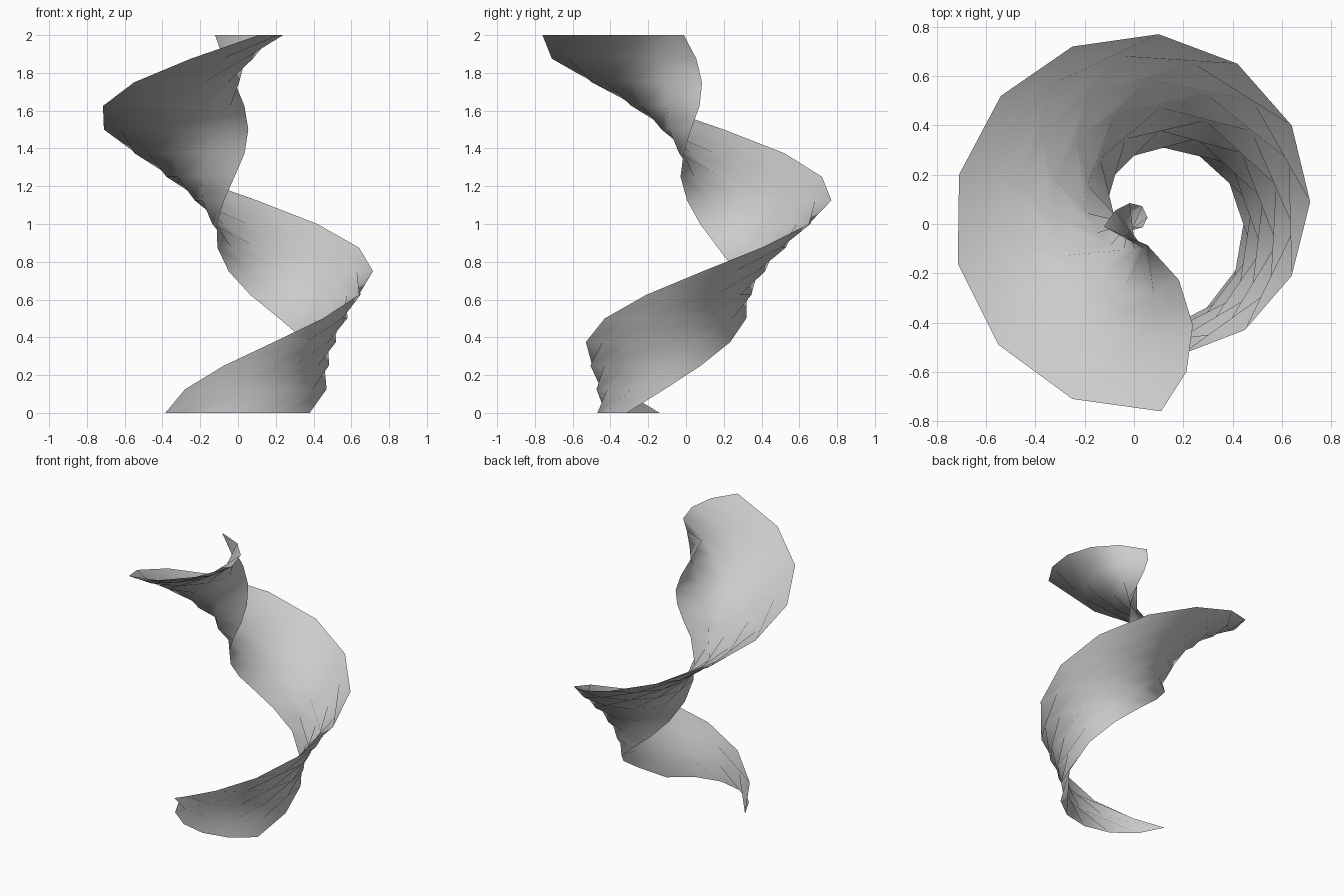
import bpy, bmesh, math

if "Cube" in bpy.data.objects:
    bpy.data.objects.remove(bpy.data.objects["Cube"])

# Path of the ribbon's outer edge, one point for each level from bottom to top
PATH = [(-.385, -.14), (-.28, -.345), (-.075, -.497), (.19, -.53), (.45, -.43),
        (.64, -.21), (.715, .09), (.64, .40), (.42, .65), (.10, .77),
        (-.25, .72), (-.54, .52), (-.71, .20), (-.715, -.16), (-.55, -.49),
        (-.25, -.71), (.11, -.76)]
STEP = 2.0 / (len(PATH) - 1)
START = math.radians(-12.8)      # direction of the lowest cross-section
TWIST = math.radians(30)         # turn per level
CHORD, SAG, SEGS = .784, .237, 5

# Cross-section: a shallow circular arc starting at the outer edge
radius = (CHORD ** 2 / 4 + SAG ** 2) / (2 * SAG)
half = math.asin(CHORD / 2 / radius)
profile = []
for i in range(SEGS + 1):
    a = -half + 2 * half * i / SEGS
    profile.append((CHORD / 2 + radius * math.sin(a),
                    radius * (math.cos(a) - math.cos(half))))

# Ribbon: sweep the arc upward while it twists
bm = bmesh.new()
rows = []
for k, (x, y) in enumerate(PATH):
    c, s = math.cos(START + TWIST * k), math.sin(START + TWIST * k)
    rows.append([bm.verts.new((x + t * c + n * s, y + t * s - n * c, k * STEP))
                 for t, n in profile])
for low, high in zip(rows, rows[1:]):
    for i in range(SEGS):
        bm.faces.new((low[i], low[i + 1], high[i + 1], high[i]))
for f in bm.faces:
    f.smooth = True

mesh = bpy.data.meshes.new("twisted_ribbon")
bm.to_mesh(mesh)
bm.free()
ribbon = bpy.data.objects.new("twisted_ribbon", mesh)
bpy.context.collection.objects.link(ribbon)
